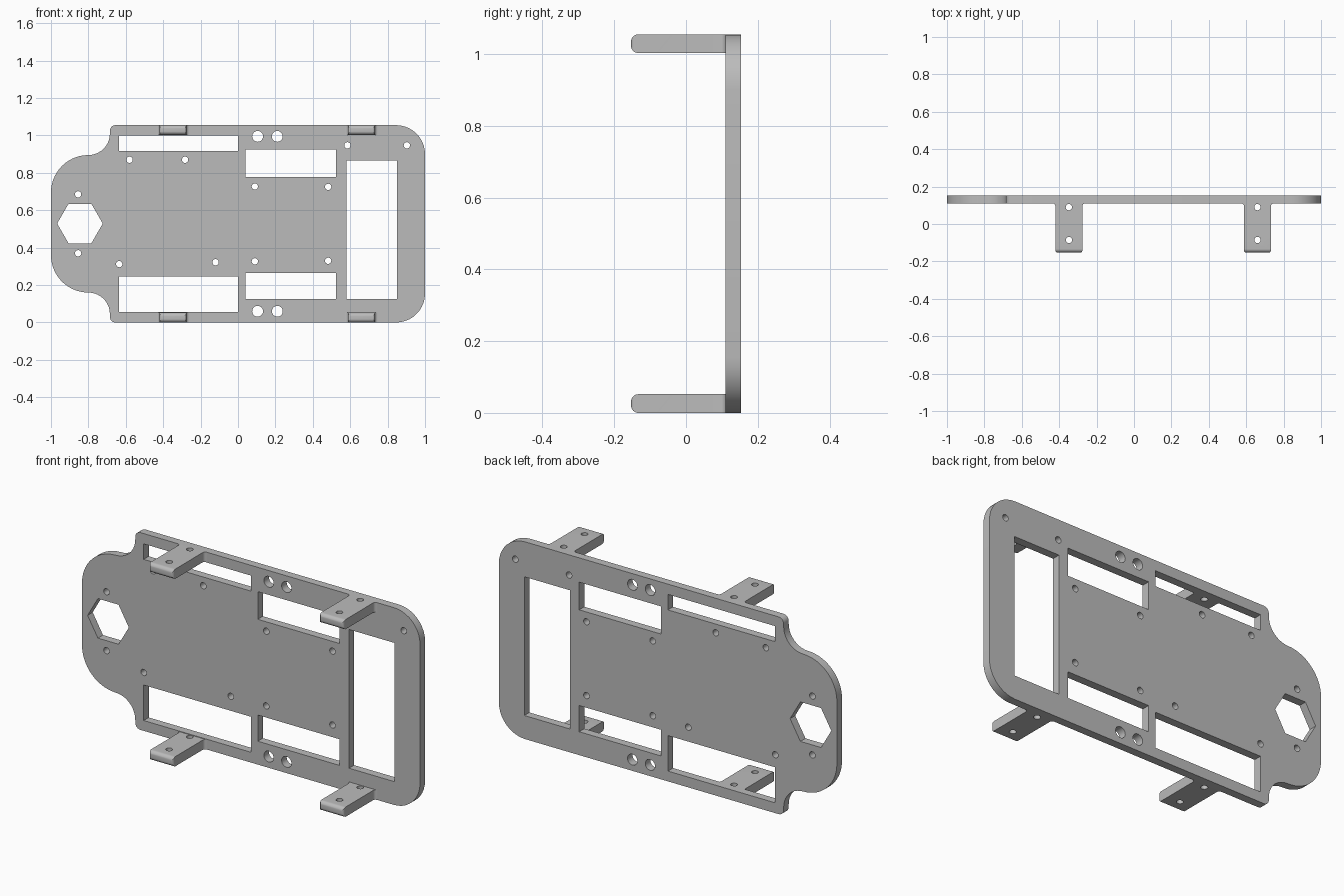
import bpy, bmesh
from math import cos, sin, radians, pi
from mathutils import Matrix

if "Cube" in bpy.data.objects:
    bpy.data.objects.remove(bpy.data.objects["Cube"], do_unlink=True)

HEIGHT, FRONT, BACK = 1.055, 0.11, 0.153
grey = bpy.data.materials.new("plain_grey")
grey.use_nodes = True
grey.diffuse_color = (0.5, 0.5, 0.5, 1)
grey.node_tree.nodes["Principled BSDF"].inputs["Base Color"].default_value = grey.diffuse_color


def arc(cx, cy, r, start, end, steps=10):
    angles = [radians(start + (end - start) * i / steps) for i in range(steps + 1)]
    return [(cx + r * cos(a), cy + r * sin(a)) for a in angles]


def ring(cx, cy, r, sides=24):
    return arc(cx, cy, r, 0, 360 - 360 / sides, sides - 1)


def rect(x0, x1, y0, y1):
    return [(x0, y0), (x1, y0), (x1, y1), (x0, y1)]


def slab(name, loops, thickness, matrix):
    """Flat outline with holes, extruded evenly about its plane."""
    curve = bpy.data.curves.new(name + "_outline", 'CURVE')
    curve.dimensions, curve.fill_mode, curve.extrude = '2D', 'BOTH', thickness / 2
    for loop in loops:
        spline = curve.splines.new('POLY')
        spline.points.add(len(loop) - 1)
        spline.use_cyclic_u = True
        for point, (x, y) in zip(spline.points, loop):
            point.co = (x, y, 0, 1)
    helper = bpy.data.objects.new(name + "_outline", curve)
    bpy.context.collection.objects.link(helper)
    graph = bpy.context.evaluated_depsgraph_get()
    mesh = bpy.data.meshes.new_from_object(helper.evaluated_get(graph))
    bpy.data.objects.remove(helper, do_unlink=True)
    bm = bmesh.new()
    bm.from_mesh(mesh)
    bmesh.ops.remove_doubles(bm, verts=bm.verts, dist=1e-5)
    bmesh.ops.transform(bm, matrix=matrix, verts=bm.verts)
    bmesh.ops.recalc_face_normals(bm, faces=bm.faces)
    bm.to_mesh(mesh)
    bm.free()
    mesh.name = name
    mesh.materials.clear()
    mesh.materials.append(grey)
    obj = bpy.data.objects.new(name, mesh)
    bpy.context.collection.objects.link(obj)
    return obj


def smooth(obj):
    bpy.ops.object.select_all(action='DESELECT')
    obj.select_set(True)
    bpy.context.view_layer.objects.active = obj
    bpy.ops.object.shade_smooth_by_angle(angle=radians(30))


# Plate outline: upper half, mirrored to the lower half
upper = (arc(0.845, HEIGHT - 0.155, 0.155, 0, 90)
         + arc(-0.655, HEIGHT - 0.03, 0.03, 90, 180, 6)
         + arc(-0.8, 1.01, 0.115, 0, -90)
         + arc(-0.8, 0.695, 0.2, 90, 180, 14))
outline = upper + [(x, HEIGHT - z) for x, z in reversed(upper)]

# Windows, hexagon and screw holes
windows = [rect(-0.635, 0, 0.917, 1.0), rect(-0.635, 0, 0.055, 0.245),
           rect(0.04, 0.525, 0.777, 0.925), rect(0.04, 0.525, 0.125, 0.265),
           rect(0.58, 0.85, 0.125, 0.867), ring(-0.845, 0.529, 0.122, 6)]
large_holes = [ring(x, z, 0.029) for x in (0.105, 0.21) for z in (0.06, 0.995)]
screws = [(-0.58, 0.87), (-0.283, 0.87), (-0.855, 0.685), (-0.855, 0.37),
          (-0.635, 0.312), (-0.12, 0.322), (0.09, 0.727), (0.482, 0.725),
          (0.09, 0.327), (0.482, 0.33), (0.585, 0.947), (0.903, 0.947)]
small_holes = [ring(x, z, 0.017, 16) for x, z in screws]
plate = slab("mounting_plate", [outline] + windows + large_holes + small_holes, BACK - FRONT,
             Matrix.Translation((0, (FRONT + BACK) / 2, 0)) @ Matrix.Rotation(pi / 2, 4, 'X'))
smooth(plate)

# Brackets: plan with flared root and screw holes, cut to a round-nosed side profile
half, thick, nose, flare = 0.072, 0.052, 0.02, 0.015
side = (arc(half + flare, FRONT - flare, flare, 90, 180, 6)
        + arc(half - 0.012, -BACK + 0.012, 0.012, 0, -90, 5))
plan = side + [(-x, y) for x, y in reversed(side)]
holes = [ring(0, y, 0.017, 16) for y in (0.09, -0.085)]
profile = ([(FRONT + 0.05, 0), (FRONT + 0.05, thick)]
           + arc(-BACK + nose, thick - nose, nose, 90, 180, 8)
           + arc(-BACK + nose, nose, nose, 180, 270, 8))
# Maps profile x, y, depth to world y, z, x
sideways = Matrix(((0, 0, 1, 0), (1, 0, 0, 0), (0, 1, 0, 0), (0, 0, 0, 1)))

for x, place in ((-0.348, "right"), (0.66, "left")):
    for z, level in ((0, "lower"), (HEIGHT - thick, "upper")):
        bracket = slab(f"{level}_{place}_bracket", [plan] + holes, thick * 2,
                       Matrix.Translation((x, 0, z + thick / 2)))
        cutter = slab("bracket_cutter", [profile], 0.4,
                      Matrix.Translation((x, 0, z)) @ sideways)
        cutter.hide_render = True
        cut = bracket.modifiers.new("round_nose", 'BOOLEAN')
        cut.operation, cut.solver, cut.object = 'INTERSECT', 'EXACT', cutter
        bpy.context.view_layer.objects.active = bracket
        bpy.ops.object.modifier_apply(modifier=cut.name)
        bpy.data.objects.remove(cutter, do_unlink=True)
        smooth(bracket)
